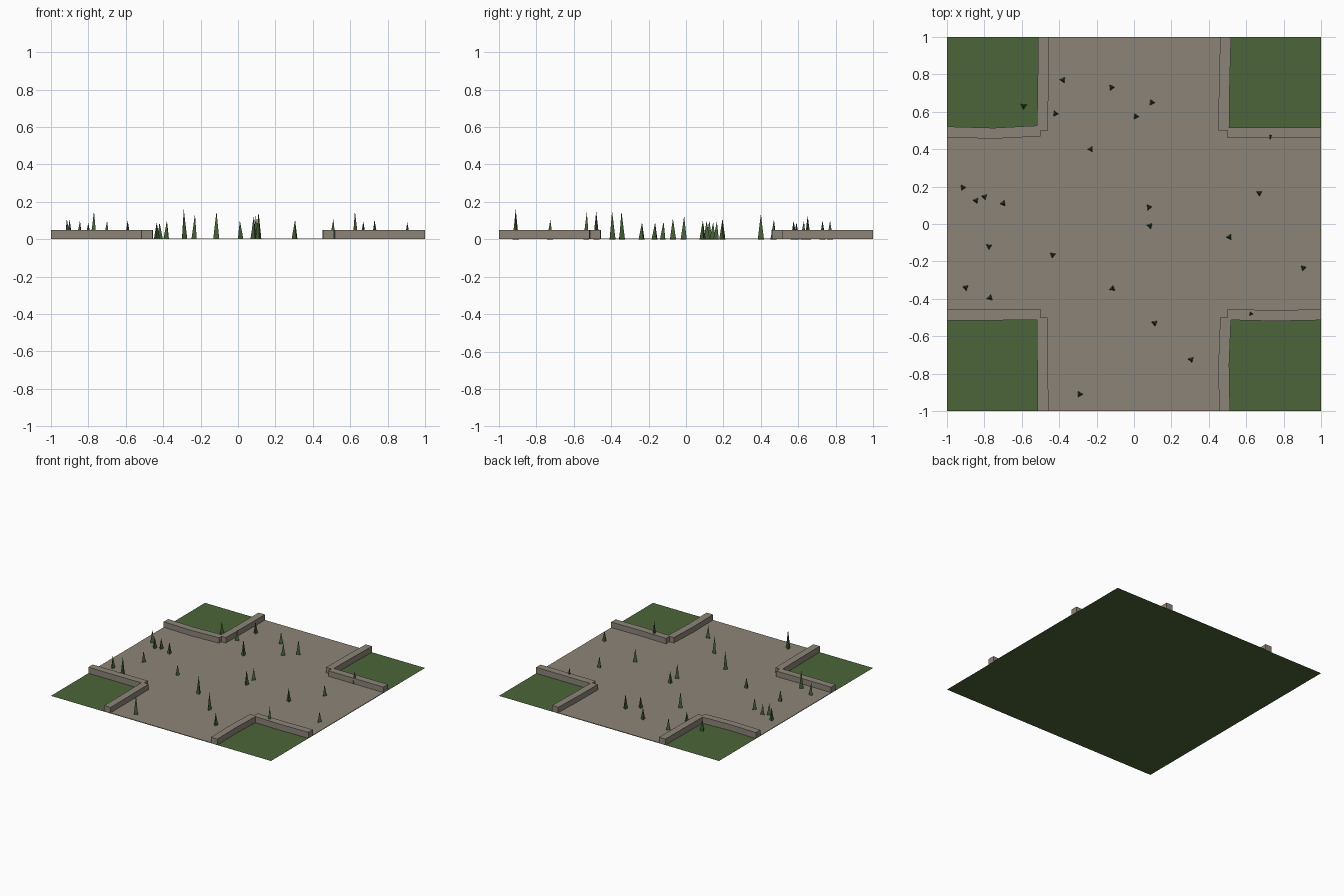
import bpy, bmesh, math, random

if "Cube" in bpy.data.objects:
    bpy.data.objects.remove(bpy.data.objects["Cube"])

random.seed(4)


def material(name, rgb):
    m = bpy.data.materials.new(name)
    m.diffuse_color = (*rgb, 1)
    m.use_nodes = True
    m.node_tree.nodes["Principled BSDF"].inputs["Base Color"].default_value = m.diffuse_color
    return m


STONE = material("grey_brown_stone", (0.262, 0.231, 0.188))
GRASS = material("grass_green", (0.074, 0.130, 0.041))
TUFT = material("tuft_green", (0.062, 0.120, 0.038))


def add_object(name, bm, mat):
    bmesh.ops.recalc_face_normals(bm, faces=bm.faces)
    mesh = bpy.data.meshes.new(name)
    bm.to_mesh(mesh)
    bm.free()
    mesh.materials.append(mat)
    obj = bpy.data.objects.new(name, mesh)
    bpy.context.collection.objects.link(obj)
    return obj


def slab(name, outline, z0, z1, mat):
    """Flat outline extruded upwards from z0 to z1."""
    bm = bmesh.new()
    face = bm.faces.new([bm.verts.new((x, y, z0)) for x, y in outline])
    out = bmesh.ops.extrude_face_region(bm, geom=[face], use_keep_orig=True)
    for v in out["geom"]:
        if isinstance(v, bmesh.types.BMVert):
            v.co.z = z1
    return add_object(name, bm, mat)


# Grass ground: a single flat square
bm = bmesh.new()
bmesh.ops.create_grid(bm, x_segments=1, y_segments=1, size=1)
add_object("grass_ground", bm, GRASS)

# Crossing paths: one thin cross-shaped slab
w = 0.5
cross = [(-w, -1), (w, -1), (w, -w), (1, -w), (1, w), (w, w),
         (w, 1), (-w, 1), (-w, w), (-1, w), (-1, -w), (-w, -w)]
slab("cross_path", cross, 0.001, 0.005, STONE)

# Kerbs: centre-line offsets at distances 1, 0.75 and 0.5 from the middle
HALF = 0.029
KERBS = {  # (sign x, sign y): (offsets along x arm, offsets along y arm)
    (-1, 1): ((0.492, 0.485, 0.498), (0.484, 0.486, 0.490)),
    (1, 1): ((0.488, 0.488, 0.488), (0.490, 0.483, 0.480)),
    (-1, -1): ((0.486, 0.486, 0.484), (0.487, 0.488, 0.491)),
    (1, -1): ((0.485, 0.490, 0.484), (0.484, 0.480, 0.490)),
}
for (sx, sy), arms in KERBS.items():
    for axis, offsets in zip("xy", arms):
        line = list(zip((1.0, 0.75, 0.5), offsets))
        pts = [(d, o - HALF) for d, o in line] + [(d, o + HALF) for d, o in reversed(line)]
        if axis == "y":
            pts = [(o, d) for d, o in pts]
        slab(f"kerb_{axis}_arm", [(sx * x, sy * y) for x, y in pts], 0.0005, 0.05, STONE)

# Grass tufts: three-sided spikes (x, y, height)
TUFTS = [
    (-.38, .77, .10), (-.12, .73, .10), (.095, .65, .125), (-.59, .63, .10),
    (-.42, .59, .09), (.01, .575, .10), (-.23, .40, .135), (.73, .47, .105),
    (-.915, .195, .11), (-.845, .125, .10), (-.80, .145, .09), (-.70, .11, .10),
    (.67, .165, .095), (.08, .09, .10), (.085, -.01, .125), (.51, -.07, .11),
    (-.775, -.12, .095), (-.435, -.165, .09), (.905, -.235, .09), (-.90, -.34, .105),
    (-.115, -.345, .15), (-.77, -.395, .15), (.625, -.48, .15), (.11, -.53, .145),
    (.305, -.725, .105), (-.29, -.91, .16),
]
for x, y, h in TUFTS:
    bm = bmesh.new()
    bmesh.ops.create_cone(bm, cap_ends=True, segments=3, radius1=0.019, radius2=0, depth=h)
    bmesh.ops.remove_doubles(bm, verts=bm.verts, dist=0.0001)
    tuft = add_object("grass_tuft", bm, TUFT)
    tuft.location = (x, y, h / 2)
    tuft.rotation_euler.z = random.uniform(0, 2 * math.pi)
